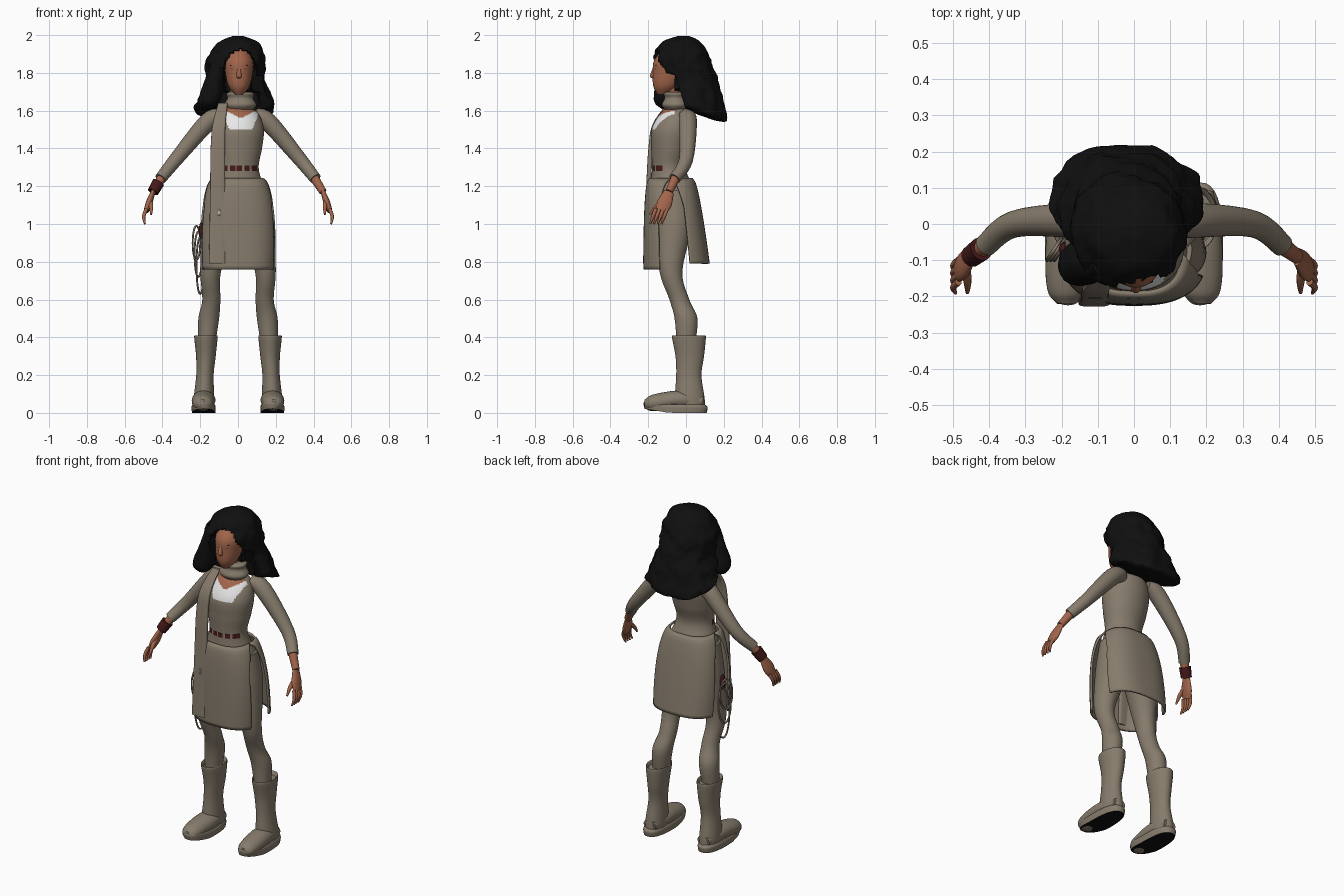
import bpy, bmesh, math
from mathutils import Matrix, Vector, noise

default_cube = bpy.data.objects.get("Cube")
if default_cube:
    bpy.data.objects.remove(default_cube)


def make_material(name, *colour):
    mat = bpy.data.materials.new(name)
    mat.use_nodes = True
    mat.diffuse_color = (*colour, 1)
    shader = mat.node_tree.nodes["Principled BSDF"]
    shader.inputs["Base Color"].default_value = (*colour, 1)
    return mat


cloth = make_material("taupe cloth", .24, .2, .15)
skin = make_material("warm skin", .36, .13, .07)
black = make_material("black hair and soles", .005, .005, .005)
white = make_material("white shirt", .8, .8, .8)
leather = make_material("dark red leather", .06, .01, .01)
lip_colour = make_material("lips", .24, .06, .04)
eye_colour = make_material("eyes", .3, .24, .2)


def finish(name, mesh_builder, material, sharp_angle=50):
    """Turn a bmesh into a smooth shaded object."""
    bmesh.ops.recalc_face_normals(mesh_builder, faces=mesh_builder.faces)
    mesh = bpy.data.meshes.new(name)
    mesh_builder.to_mesh(mesh)
    mesh_builder.free()
    mesh.materials.append(material)
    part = bpy.data.objects.new(name, mesh)
    bpy.context.collection.objects.link(part)
    bpy.ops.object.select_all(action='DESELECT')
    part.select_set(True)
    bpy.context.view_layer.objects.active = part
    bpy.ops.object.shade_smooth_by_angle(angle=math.radians(sharp_angle))
    return part


def smooth_rows(rows, steps):
    """Smooth curve through the given rows."""
    keys = [Vector(row) for row in (rows[0], *rows, rows[-1])]
    result = []
    for before, start, end, after in zip(keys, keys[1:], keys[2:], keys[3:]):
        leave, arrive = (end - before) / 2, (after - start) / 2
        for step in range(steps):
            t = step / steps
            ease = t * t * (3 - 2 * t)
            result.append(start.lerp(end, ease) + leave * t * (1 - t) ** 2
                          - arrive * t * t * (1 - t))
    return result + [keys[-1]]


def power(value, exponent):
    return math.copysign(abs(value) ** exponent, value)


def loft(name, material, rows, flat=1, level=False, square=1, side=1,
         sides=32, steps=5, shape=None, sharp_angle=50):
    """Join oval rings (x, y, z, radius); flat is their depth over width."""
    rings = smooth_rows(rows, steps)
    builder = bmesh.new()
    loops = []
    for index, ring in enumerate(rings):
        middle = ring.xyz
        following = rings[min(index + 1, len(rings) - 1)].xyz
        heading = following - rings[max(index - 1, 0)].xyz
        turn = Vector((0, 0, -1)).rotation_difference(heading)
        loop = []
        for corner in range(sides):
            angle = math.tau * corner / sides
            offset = ring[3] * Vector((power(math.cos(angle), square),
                                       flat * power(math.sin(angle), square), 0))
            point = middle + (offset if level else turn @ offset)
            if shape:
                point = shape(point, middle)
            loop.append(builder.verts.new((point.x * side, point.y, point.z)))
        loops.append(loop)
    for upper, lower in zip(loops, loops[1:]):
        for corner in range(sides):
            builder.faces.new((upper[corner - 1], upper[corner],
                               lower[corner], lower[corner - 1]))
    builder.faces.new(loops[0])
    builder.faces.new(loops[-1])
    return finish(name, builder, material, sharp_angle)


def blob(name, material, place, size):
    builder = bmesh.new()
    bmesh.ops.create_uvsphere(builder, u_segments=16, v_segments=10, radius=1,
                              matrix=Matrix.LocRotScale(Vector(place), None, Vector(size)))
    return finish(name, builder, material)


def paint(part, materials, rule):
    for material in materials:
        part.data.materials.append(material)
    for face in part.data.polygons:
        face.material_index = rule(face.center, face.normal)


# Bodice with neckline, shirt front and belt
def bodice_colour(center, normal):
    if normal.y > 0 or center.y > -.06:
        return 0
    across = abs(center.x - .015)
    if center.z > 1.56 + across / 2 and across < .1:
        return 1
    if center.z > 1.5 and across < .06 + (center.z - 1.5) * .4:
        return 2
    on_belt = abs(center.z - 1.295) < .012 and math.sin(center.x * 160) > -.6
    return 3 if on_belt else 0


bodice = loft("bodice", cloth, [
    (0, -.05, 1.62, .06), (0, -.05, 1.58, .11), (0, -.07, 1.5, .137), (0, -.08, 1.4, .127),
    (0, -.09, 1.29, .11), (0, -.07, 1.17, .15)], flat=.82, level=True, sides=96, steps=12)
paint(bodice, [skin, white, leather], bodice_colour)

# Skirt of two panels with open side slits
ROWS, COLUMNS = 24, 40
for name, facing, spread, hem in (("front_skirt", -1, 65, .76), ("back_skirt", 1, 72, .79)):
    builder = bmesh.new()
    grid = []
    for row in range(ROWS + 1):
        t = row / ROWS
        width = .13 + .07 * math.sin(1.9 * t ** .6)
        depth = .11 + .06 * math.sqrt(t)
        reach = math.radians(90 + (spread - 90) * min(1, t * 3) ** .6)
        line = []
        for column in range(COLUMNS + 1):
            angle = (column / COLUMNS * 2 - 1) * reach
            line.append(builder.verts.new((
                width * power(math.sin(angle), .75),
                .03 * t - .08 + facing * depth * power(math.cos(angle), .75),
                1.24 + (hem - 1.24) * t)))
        grid.append(line)
    for upper, lower in zip(grid, grid[1:]):
        for column in range(COLUMNS):
            builder.faces.new((upper[column], upper[column + 1],
                               lower[column + 1], lower[column]))
    panel = finish(name, builder, cloth)
    cloth_depth = panel.modifiers.new("thickness", 'SOLIDIFY')
    cloth_depth.thickness = .012
    cloth_depth.offset = 0
blob("hips", skin, (0, -.06, 1.05), (.07, .07, .08))

# Neck, wrapped scarf and its hanging end
loft("neck", skin, [(0, -.05, 1.58, .045), (0, -.07, 1.75, .04)], level=True)
loft("scarf_wrap", cloth, [
    (.012, -.055, height, radius) for height, radius in
    ((1.6, .06), (1.63, .086), (1.665, .068), (1.69, .074), (1.7, .055))],
    flat=.85, level=True)
loft("scarf_end", cloth, [
    (-.08, -.09, 1.64, .025), (-.1, -.165, 1.53, .034), (-.107, -.187, 1.4, .038),
    (-.108, -.2, 1.15, .04), (-.11, -.214, .79, .044)], flat=.32, level=True, square=.5)
for x in (-.104, -.096):
    blob("scarf_mark", white, (x, -.217, 1.06), (.002, .004, .018))

# Head and face
loft("head", skin, [
    (.005, -.125, 1.685, .02), (.005, -.105, 1.73, .056), (.005, -.088, 1.8, .072),
    (.005, -.078, 1.87, .073), (.005, -.06, 1.95, .03)], flat=1.22, level=True)
loft("nose", skin, [(.005, -.167, 1.83, .007), (.005, -.177, 1.785, .014),
                    (.005, -.17, 1.77, .008)], level=True, sides=16)
blob("upper_lip", lip_colour, (.005, -.162, 1.753), (.024, .011, .006))
blob("lower_lip", lip_colour, (.005, -.158, 1.744), (.02, .012, .007))
for eye_x in (-.025, .035):
    blob("eye", eye_colour, (eye_x, -.158, 1.82), (.013, .008, .005))
    blob("pupil", black, (eye_x, -.164, 1.82), (.004, .004, .004))
    blob("brow", black, (eye_x, -.157, 1.84), (.018, .008, .003))


# Hair, lumpy and cut away around the face and collar
def lumpy(point, middle):
    wave = noise.noise(point * 16) * .09 + noise.noise(point * 40) * .04
    return point + (point - middle) * wave


def hair_shape(point, middle):
    x, y, z = lumpy(point, middle)
    flare = min(1, max(0, 1.74 - z) * 7)
    x *= 1 + flare * .4
    z -= flare * (y - .06) * .35
    opening = .084 * math.sqrt(max(0, 1 - (max(z - 1.79, 0) / .13) ** 2))
    if abs(x - .012) < opening:
        y = max(y, -.06)
    if z < 1.7 and abs(x) < .11:
        y = max(y, .01)
    if z < 1.8 and x > .07:
        y = max(y, -.06 + (1.8 - z) * .3)
    return Vector((x, y, z))


loft("hair", black, [
    (0, -.015, 1.995, .03), (0, -.025, 1.96, .105), (-.01, -.025, 1.87, .155),
    (-.015, .01, 1.76, .157), (-.015, .045, 1.67, .157), (-.015, .07, 1.6, .15),
    (-.015, .08, 1.58, .07)], level=True, sides=96, steps=8, shape=hair_shape, sharp_angle=35)
loft("front_lock", black, [
    (-.085, -.11, 1.91, .03), (-.115, -.115, 1.8, .045), (-.15, -.11, 1.66, .06),
    (-.165, -.1, 1.61, .03)], level=True, steps=8, shape=lumpy, sharp_angle=35)

# Arms, hands, legs and boots, mirrored
shoulder, elbow, cuff, wrist, knuckles = map(Vector, (
    (.16, .01, 1.54), (.33, 0, 1.34), (.41, -.06, 1.24), (.45, -.09, 1.17), (.485, -.13, 1.07)))


def sole_shape(point, middle):
    toe_lift = .17 * max(0, -.09 - point.y)
    return point + Vector((0, 0, toe_lift))


for label, side in (("left_", 1), ("right_", -1)):
    loft(label + "sleeve", cloth, [(.09, 0, 1.57, .04), (*shoulder, .048), (*elbow, .037),
                                   (*cuff, .031)], side=side)
    loft(label + "forearm", skin, [(*elbow.lerp(cuff, .8), .026), (*wrist, .02)], side=side)
    loft(label + "hand", skin, [(*wrist, .012), (*wrist.lerp(knuckles, .6), .018),
                                (*knuckles, .014)], flat=2.2, side=side)
    for finger in range(4):
        base = knuckles + Vector((0, finger * .02 - .03, .01))
        tip = base + Vector((.008, -.03, -.08))
        bend = base.lerp(tip, .5) + Vector((.01, 0, 0))
        loft(label + "finger", skin, [(*base, .01), (*bend, .009), (*tip, .005)],
             sides=12, side=side)
    loft(label + "thumb", skin, [(.465, -.115, 1.13, .014), (.46, -.16, 1.09, .011),
                                 (.46, -.19, 1.05, .005)], sides=12, side=side)
    loft(label + "leg", cloth, [
        (.08, -.07, 1.18, .08), (.1, -.065, 1, .09), (.145, -.08, .75, .055),
        (.141, -.035, .6, .048), (.155, 0, .5, .055), (.165, 0, .37, .045)],
        flat=1.1, level=True, side=side)
    loft(label + "boot_shaft", cloth, [
        (.17, .015, .39, .05), (.17, .015, .405, .062), (.17, .02, .3, .052),
        (.175, .015, .2, .046), (.18, .02, .08, .054), (.18, .03, .02, .05)],
        flat=1.45, level=True, side=side)
    loft(label + "boot_foot", cloth, [
        (.18, .09, .06, .04), (.18, -.02, .07, .06), (.185, -.12, .06, .06),
        (.187, -.19, .05, .05), (.187, -.22, .05, .025)], flat=.8, side=side)
    sole = loft(label + "boot_sole", cloth, [
        (.182, -.055, .045, .058), (.182, -.055, .03, .064), (.182, -.055, 0, .062)],
        flat=2.65, level=True, square=.8, side=side, shape=sole_shape)
    paint(sole, [black], lambda center, normal: int(normal.z < -.6))

# Wrist cuff on the right arm
loft("wrist_cuff", leather, [(*cuff.lerp(wrist, .3), .033), (*wrist, .03)], side=-1)

# Coiled rope and its strap at the right hip
for coil in range(3):
    path = bpy.data.curves.new("rope_coil", 'CURVE')
    path.dimensions = '3D'
    path.bevel_depth = .005
    path.bevel_resolution = 2
    spline = path.splines.new('POLY')
    spline.points.add(31)
    for index, point in enumerate(spline.points):
        angle = math.tau * index / len(spline.points)
        point.co = (-.22 + coil * .01 + .02 * math.cos(angle), -.07 + .03 * math.cos(angle),
                    .9 - coil * .06 + (.09 + coil * .03) * math.sin(angle), 1)
    spline.use_cyclic_u = True
    path.materials.append(cloth)
    bpy.context.collection.objects.link(bpy.data.objects.new("rope_coil", path))
blob("rope_strap", leather, (-.195, -.07, .965), (.012, .02, .045))
